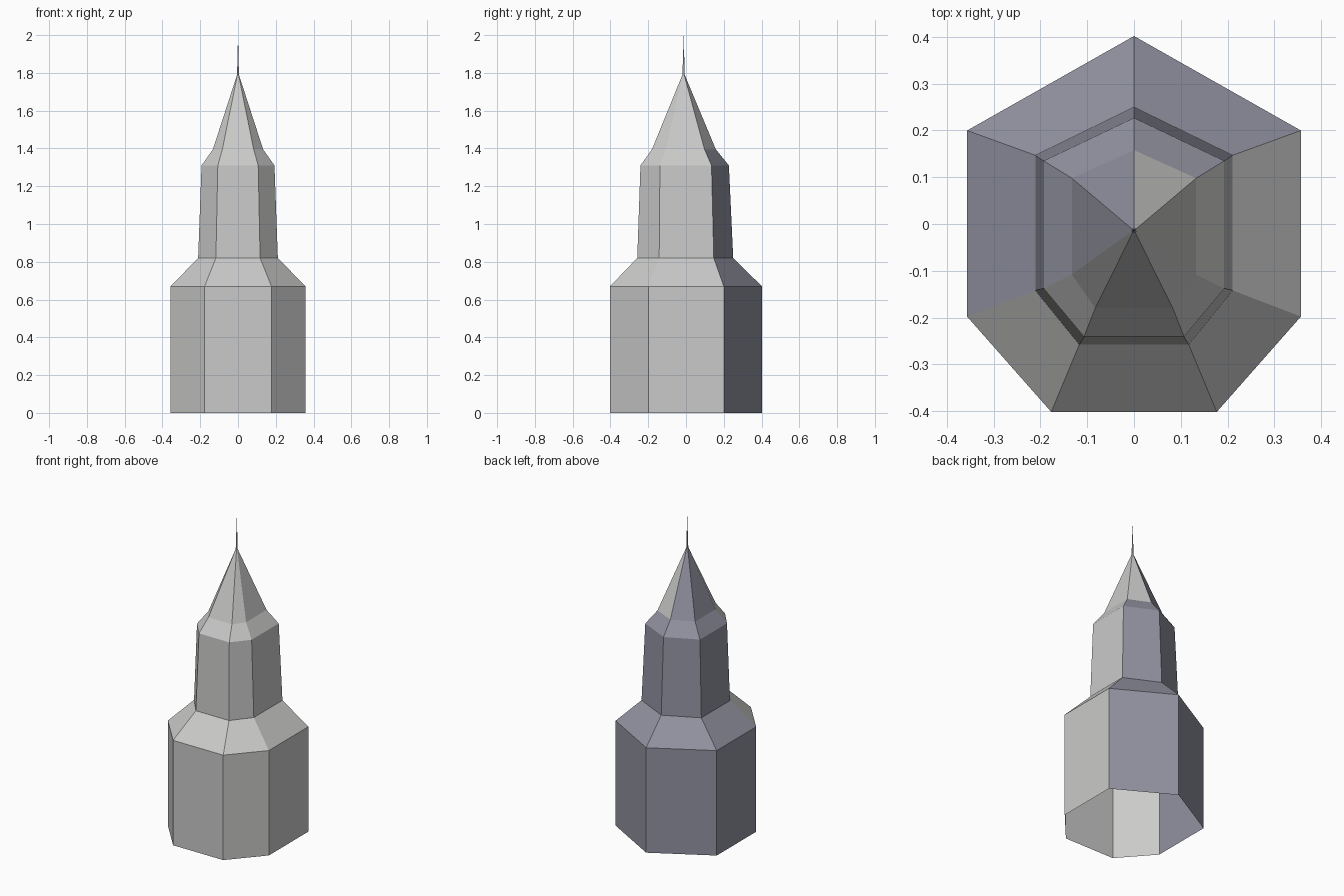
import bpy
import bmesh

cube = bpy.data.objects.get("Cube")
if cube:
    bpy.data.objects.remove(cube, do_unlink=True)


def make_material(name, rgb):
    mat = bpy.data.materials.new(name)
    mat.use_nodes = True
    color = (*rgb, 1.0)
    mat.diffuse_color = color
    bsdf = mat.node_tree.nodes["Principled BSDF"]
    bsdf.inputs["Base Color"].default_value = color
    bsdf.inputs["Roughness"].default_value = 0.8
    return mat


light_grey = make_material("light grey", (0.59, 0.59, 0.585))
slate_blue = make_material("slate blue", (0.29, 0.29, 0.36))


def ring(z, side, side_back, side_front, front_half, front_y, back_y):
    """Seven corners, counter-clockwise from the back tip."""
    return [(0, back_y, z), (-side, side_back, z), (-side, side_front, z),
            (-front_half, front_y, z), (front_half, front_y, z),
            (side, side_front, z), (side, side_back, z)]


def loft(name, lower, upper, blue_sides):
    """Open shell of flat walls between two rings, or a ring and a tip."""
    bm = bmesh.new()
    low = [bm.verts.new(p) for p in lower]
    high = [bm.verts.new(p) for p in upper]
    count = len(low)
    for i in range(count):
        j = (i + 1) % count
        if len(high) == 1:
            face = bm.faces.new((low[i], low[j], high[0]))
        else:
            face = bm.faces.new((low[i], low[j], high[j], high[i]))
        face.material_index = 1 if i in blue_sides else 0
    mesh = bpy.data.meshes.new(name)
    bm.to_mesh(mesh)
    bm.free()
    mesh.materials.append(light_grey)
    mesh.materials.append(slate_blue)
    obj = bpy.data.objects.new(name, mesh)
    bpy.context.collection.objects.link(obj)


# Outlines from the ground up
ground = ring(0, 0.357, 0.2, -0.198, 0.177, -0.402, 0.402)
shoulder = ring(0.67, 0.357, 0.2, -0.198, 0.177, -0.402, 0.402)
tower_foot = ring(0.82, 0.211, 0.147, -0.142, 0.117, -0.258, 0.25)
tower_top = ring(1.31, 0.193, 0.135, -0.138, 0.107, -0.241, 0.227)
cone_foot = ring(1.395, 0.133, 0.098, -0.108, 0.083, -0.18, 0.158)
cone_top = ring(1.79, 0.005, -0.01, -0.016, 0.003, -0.019, -0.007)
tip = [(0, -0.012, 2.0)]

# Walls 0, 1 and 6 face the back and the right side
rear = {0, 1, 6}
loft("base_walls", ground, shoulder, rear)
loft("base_roof", shoulder, tower_foot, rear)
loft("tower_walls", tower_foot, tower_top, rear)
loft("tower_collar", tower_top, cone_foot, rear)
loft("cone_roof", cone_foot, cone_top, {0, 1})
loft("spire", cone_top, tip, {0, 1})
